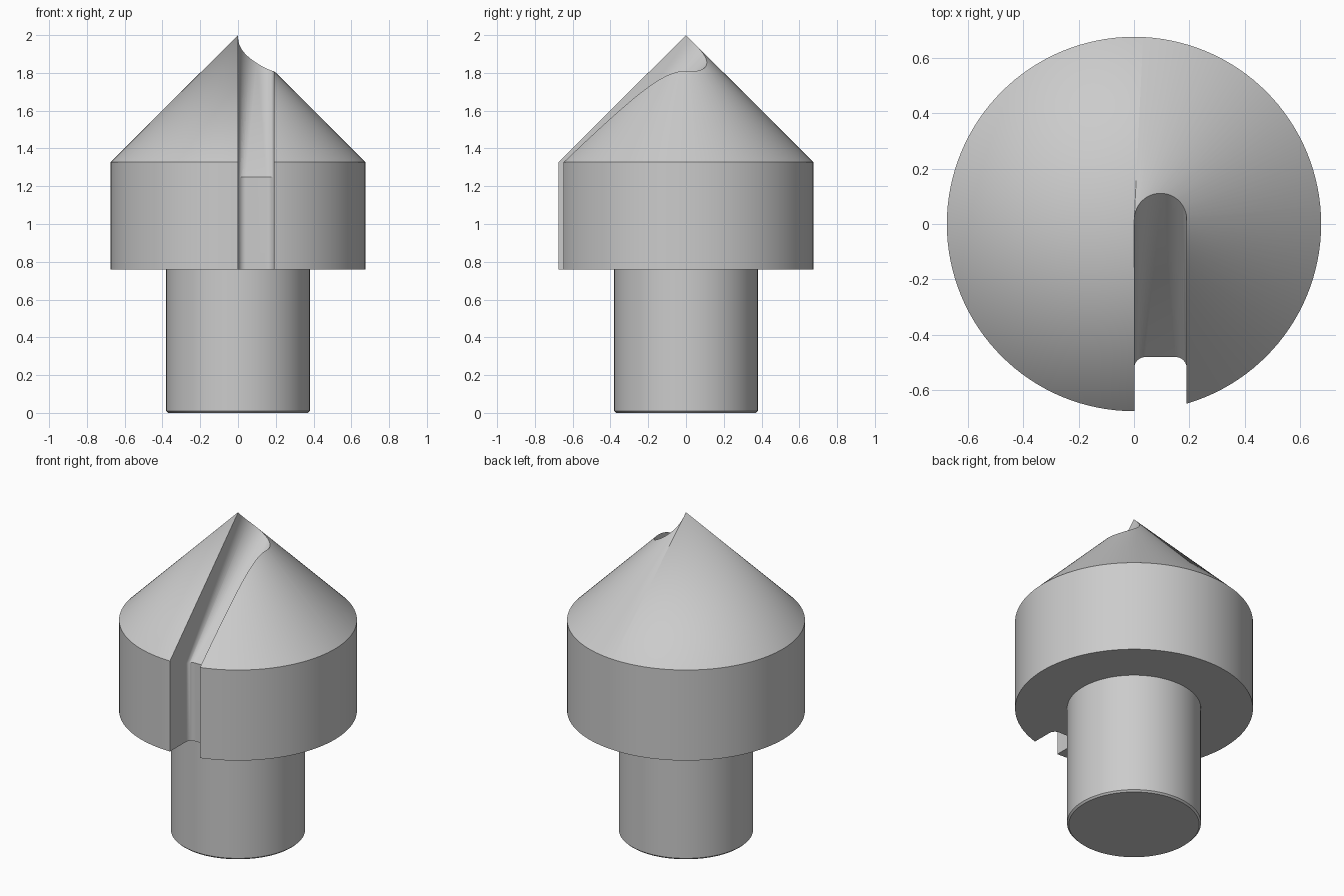
import bpy, bmesh, math

if "Cube" in bpy.data.objects:
    bpy.data.objects.remove(bpy.data.objects["Cube"])

SEGMENTS = 128


def finish(bm, name):
    bmesh.ops.remove_doubles(bm, verts=bm.verts, dist=1e-5)
    bmesh.ops.recalc_face_normals(bm, faces=bm.faces)
    mesh = bpy.data.meshes.new(name)
    bm.to_mesh(mesh)
    bm.free()
    obj = bpy.data.objects.new(name, mesh)
    bpy.context.collection.objects.link(obj)
    return obj


# Cutter body: shank, collar and 45 degree cone turned from one profile
profile = [(0, 0), (0.37, 0), (0.38, 0.01), (0.38, 0.76),
           (0.675, 0.76), (0.675, 1.327), (0, 2.0)]
bm = bmesh.new()
verts = [bm.verts.new((r, 0, z)) for r, z in profile]
edges = [bm.edges.new(pair) for pair in zip(verts, verts[1:])]
bmesh.ops.spin(bm, geom=verts + edges, cent=(0, 0, 0), axis=(0, 0, 1),
               angle=2 * math.pi, steps=SEGMENTS)
body = finish(bm, "countersink_body")


# Flute: small-cornered vertical groove that lofts into a round end on the cone
def round_end(left, right, back, radius, steps=12):
    pts = []
    for cx, start in ((left + radius, math.pi), (right - radius, math.pi / 2)):
        for i in range(steps + 1):
            a = start - i * math.pi / 2 / steps
            pts.append((cx + radius * math.cos(a), back - radius + radius * math.sin(a)))
    return pts


left, right = 0.001, 0.19
low = round_end(left, right, -0.48, 0.04)
high = round_end(left, right, 0.11, 0.093)
on_cone = [(x, y, 2 - math.hypot(x, y)) for x, y in high]
loft = [
    (0.5, [(x, y, 0.5) for x, y in low]),
    (1.25, [(x, y, 1.25) for x, y in low]),
    (2.0, on_cone),
    (2.3, [(x, y + 0.2, z + 0.2) for x, y, z in on_cone]),
    (3.0, [(x, y + 0.2, 3.0) for x, y, z in on_cone]),
]
bm = bmesh.new()
rings = [[bm.verts.new(p) for p in [(left, -1, z)] + pts + [(right, -1, z)]]
         for z, pts in loft]
for a, b in zip(rings, rings[1:]):
    for i in range(len(a)):
        j = (i + 1) % len(a)
        bm.faces.new((a[i], a[j], b[j], b[i]))
bm.faces.new(rings[0])
bm.faces.new(rings[-1])
bmesh.ops.triangulate(bm, faces=bm.faces)
flute = finish(bm, "flute_cutter")
flute.hide_render = True

cut = body.modifiers.new("flute", 'BOOLEAN')
cut.operation = 'DIFFERENCE'
cut.solver = 'EXACT'
cut.object = flute

bpy.context.view_layer.objects.active = body
body.select_set(True)
flute.select_set(False)
bpy.ops.object.modifier_apply(modifier=cut.name)
bpy.data.objects.remove(flute)
bpy.ops.object.shade_smooth_by_angle(angle=math.radians(25))
